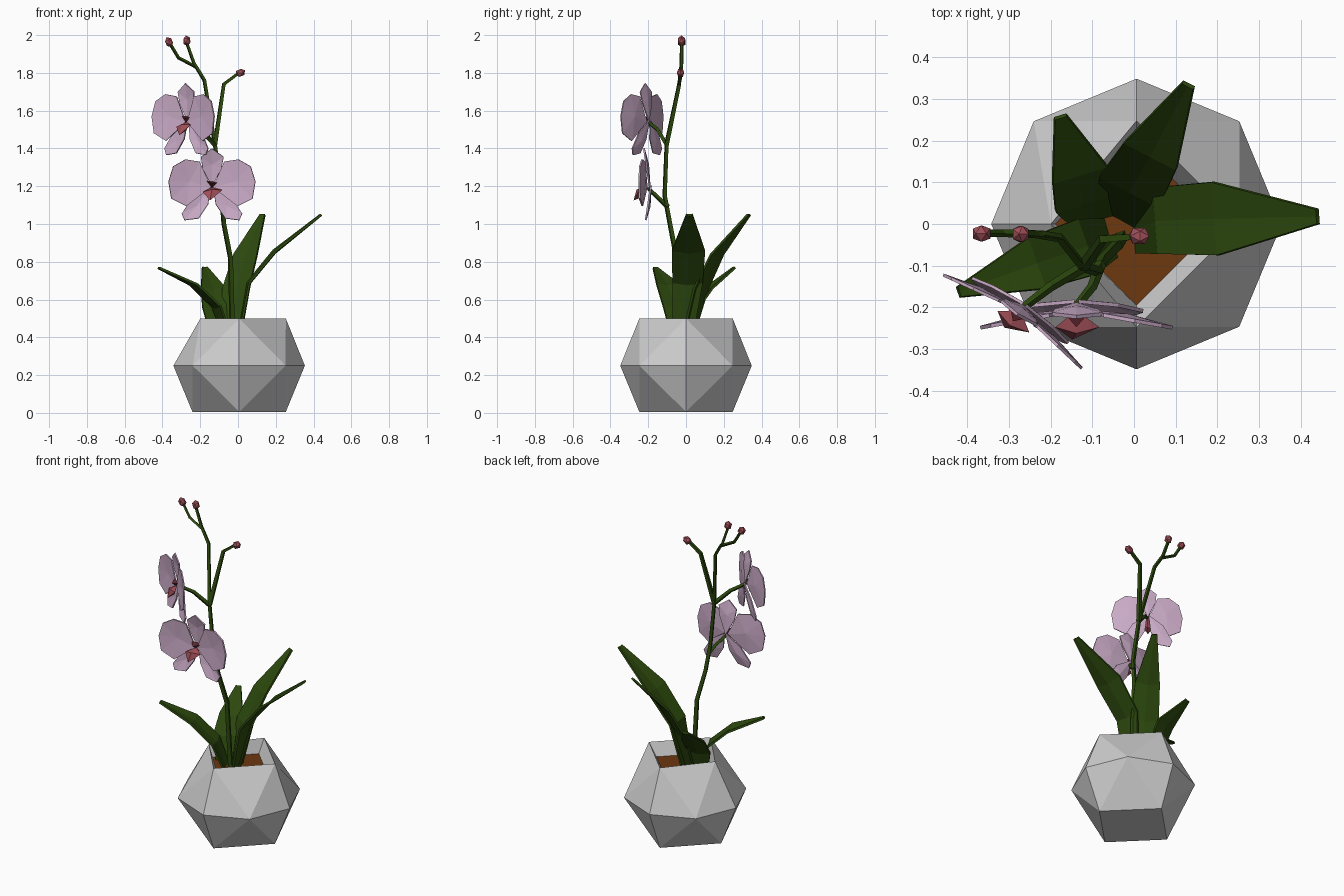
import bpy, bmesh, math
from mathutils import Matrix, Vector

if "Cube" in bpy.data.objects:
    bpy.data.objects.remove(bpy.data.objects["Cube"])


def material(name, rgb):
    m = bpy.data.materials.new(name)
    m.diffuse_color = (*rgb, 1)
    m.use_nodes = True
    m.node_tree.nodes["Principled BSDF"].inputs["Base Color"].default_value = m.diffuse_color
    return m


GREEN = material("leaf_green", (0.025, 0.065, 0.004))
PINK = material("petal_pink", (0.58, 0.40, 0.56))
RED = material("lip_red", (0.36, 0.08, 0.10))
DARK = material("column_dark", (0.12, 0.02, 0.03))
SOIL = material("soil_brown", (0.15, 0.04, 0.005))


def make(name, verts, faces, mat=None, thick=0, matrix=None):
    me = bpy.data.meshes.new(name)
    me.from_pydata([tuple(v) for v in verts], [], faces)
    bm = bmesh.new()
    bm.from_mesh(me)
    bmesh.ops.recalc_face_normals(bm, faces=bm.faces)
    bm.to_mesh(me)
    bm.free()
    ob = bpy.data.objects.new(name, me)
    bpy.context.collection.objects.link(ob)
    if mat:
        me.materials.append(mat)
    if thick:
        mod = ob.modifiers.new("thickness", "SOLIDIFY")
        mod.thickness, mod.offset = thick, 0
    if matrix:
        ob.matrix_world = matrix
    return ob


# Faceted pot: square rim and base on the axes, octagon at mid height
def square(r, z, left=None):
    return [(r, 0, z), (0, r, z), (-(left or r), 0, z), (0, -r, z)]


mid = []
for k in range(8):
    a = k * math.pi / 4
    mid.append((0.348 * math.cos(a), 0.348 * math.sin(a), 0.25))
verts = square(0.247, 0.5, 0.205) + mid + square(0.247, 0.005) + square(0.195, 0.42)
faces = [(15, 14, 13, 12)]
for k in range(4):
    n = (k + 1) % 4
    axis, diag, prev = 4 + 2 * k, 5 + 2 * k, 4 + (2 * k - 1) % 8
    for ring in (0, 12):
        faces += [(ring + k, axis, diag), (ring + k, prev, axis),
                  (ring + k, diag, ring + n)]
    faces.append((k, n, 16 + n, 16 + k))
POT_AT = Matrix.Translation((0.006, 0, 0))
make("pot", verts, faces, matrix=POT_AT)
make("soil", square(0.195, 0.422), [(0, 1, 2, 3)], SOIL, matrix=POT_AT)


# Leaves: creased strips through (x, y, z, half width) stations
def leaf(name, stations):
    d = Vector(stations[-1][:2]) - Vector(stations[0][:2])
    side = Vector((-d.y, d.x, 0)).normalized()
    verts, faces = [], []
    for x, y, z, w in stations:
        c = Vector((x, y, z))
        verts += [c + side * w, c - Vector((0, 0, 0.15 * w)), c - side * w]
    for i in range(0, 3 * len(stations) - 3, 3):
        faces += [(i, i + 1, i + 4, i + 3), (i + 1, i + 2, i + 5, i + 4)]
    make(name, verts, faces, GREEN, 0.012)


leaf("leaf_right", [(.005, -.015, .42, .055), (.055, .008, .69, .08),
                    (.195, .013, .86, .088), (.44, .018, 1.05, .018)])
leaf("leaf_back", [(-.035, .015, .42, .06), (-.01, .08, .66, .08),
                   (.04, .165, .84, .07), (.13, .333, 1.05, .015)])
leaf("leaf_back_left", [(-.1, .01, .42, .05), (-.125, .05, .56, .066),
                        (-.13, .12, .66, .068), (-.176, .257, .77, .015)])
leaf("leaf_front_left", [(-.06, -.035, .42, .05), (-.115, -.055, .565, .07),
                         (-.235, -.095, .68, .064), (-.42, -.163, .768, .013)])


# Stems: thin four-sided tubes
def stem(name, pts, r0=0.014, r1=0.01):
    cu = bpy.data.curves.new(name, "CURVE")
    cu.dimensions = "3D"
    cu.bevel_depth, cu.bevel_resolution, cu.use_fill_caps = 1, 0, True
    sp = cu.splines.new("POLY")
    sp.use_smooth = False
    sp.points.add(len(pts) - 1)
    for i, (p, q) in enumerate(zip(sp.points, pts)):
        p.co = (*q, 1)
        p.radius = r0 + (r1 - r0) * i / (len(pts) - 1)
    ob = bpy.data.objects.new(name, cu)
    bpy.context.collection.objects.link(ob)
    cu.materials.append(GREEN)
    bpy.ops.object.select_all(action="DESELECT")
    ob.select_set(True)
    bpy.context.view_layer.objects.active = ob
    bpy.ops.object.convert(target="MESH")


fork = (-.122, -.103, 1.42)
stem("main_stem", [(-.03, -.03, .42), (-.04, -.05, .82), (-.075, -.085, 1.0),
                   (-.088, -.113, 1.15), fork, (-.178, -.033, 1.76),
                   (-.233, -.025, 1.85), (-.272, -.024, 1.96)], .016, .009)
stem("bud_branch_left", [(-.178, -.033, 1.76), (-.22, -.025, 1.83),
                         (-.315, -.022, 1.88), (-.36, -.022, 1.955)], .01, .009)
stem("bud_branch_right", [fork, (-.075, -.036, 1.74), (.005, -.03, 1.80)], .015)
stem("flower_stalk_lower", [(-.08, -.095, 1.09), (-.1, -.15, 1.14),
                            (-.14, -.2, 1.19)])
stem("flower_stalk_upper", [fork, (-.2, -.15, 1.5), (-.265, -.2, 1.54)])

# Buds, slightly stretched along their branches
for i, (loc, tilt) in enumerate([((-.365, -.023, 1.963), -30),
                                 ((-.271, -.024, 1.97), -10),
                                 ((.012, -.029, 1.80), 60)]):
    bpy.ops.mesh.primitive_ico_sphere_add(
        subdivisions=1, radius=0.024, location=loc, scale=(.95, .95, 1.2),
        rotation=(0, math.radians(tilt), 0))
    bud = bpy.context.object
    bud.name = f"bud_{i + 1}"
    bud.data.materials.append(RED)


# Petals: outline in (x, z), fanned around a set-back middle point
def petal(name, outline, centre, depth, flip, matrix, mat=PINK):
    verts = [(flip * x, depth(x, z), z) for x, z in outline]
    cx, cz = centre
    verts.append((flip * cx, depth(cx, cz) + 0.01, cz))
    n = len(outline)
    make(name, verts, [(i, (i + 1) % n, n) for i in range(n)], mat, 0.009, matrix)


WING = [(.005, 0), (.065, .135), (.14, .147), (.205, .11), (.23, .03),
        (.215, -.06), (.135, -.1)]
LOWER = [(.005, .01), (.1, -.05), (.16, -.14), (.145, -.175), (.07, -.165), (.02, -.09)]
TOP = [(0, 0), (-.05, .1), (-.058, .16), (0, .205), (.062, .16), (.05, .1)]


def flower(name, matrix):
    for side, s in (("left", -1), ("right", 1)):
        petal(f"{name}_petal_{side}", WING, (.12, .03),
              lambda x, z: -.01 - .18 * x, s, matrix)
        petal(f"{name}_sepal_{side}", LOWER, (.08, -.1),
              lambda x, z: .01 + .15 * z, s, matrix)
    petal(f"{name}_top_sepal", TOP, (0, .12), lambda x, z: .005 - .15 * z, 1, matrix)
    # lip tongue and dark column
    make(f"{name}_lip", [(0, -.01, 0), (-.05, -.05, -.025), (.055, -.05, -.015),
                         (0, -.065, -.012), (-.01, -.08, -.07), (0, -.03, -.05)],
         [(0, 1, 3), (0, 3, 2), (1, 4, 3), (3, 4, 2), (0, 5, 1), (0, 2, 5),
          (1, 5, 4), (5, 2, 4)], RED, 0, matrix)
    make(f"{name}_column", [(-.035, -.01, .035), (.035, -.01, .025), (0, -.01, -.005),
                            (0, -.05, .02)],
         [(0, 1, 3), (1, 2, 3), (2, 0, 3), (0, 2, 1)], DARK, 0, matrix)


flower("lower_flower", Matrix.Translation((-.138, -.197, 1.195)))
flower("upper_flower", Matrix.Translation((-.268, -.2, 1.54))
       @ Matrix.Rotation(math.radians(-34), 4, "Z")
       @ Matrix.Diagonal((.87, .8, 1, 1)))
